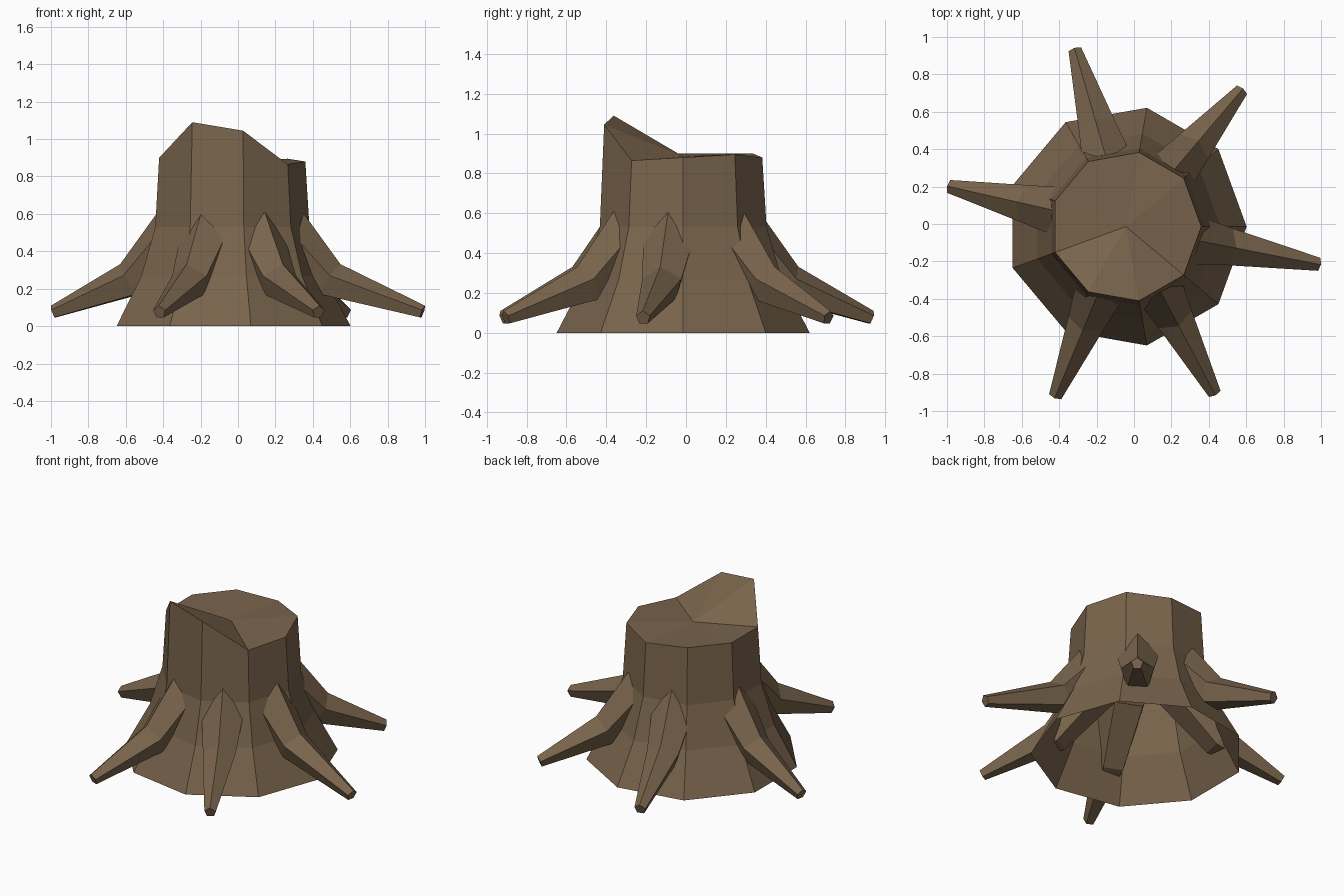
import bpy, bmesh, math
from mathutils import Vector

if "Cube" in bpy.data.objects:
    bpy.data.objects.remove(bpy.data.objects["Cube"])

bark = bpy.data.materials.new("bark_brown")
bark.diffuse_color = (0.19, 0.127, 0.072, 1)
bark.use_nodes = True
bark.node_tree.nodes["Principled BSDF"].inputs["Base Color"].default_value = bark.diffuse_color

SIDES = 9
CX, CY = -0.043, -0.014   # trunk axis


def finish(bm, name):
    bmesh.ops.recalc_face_normals(bm, faces=bm.faces)
    me = bpy.data.meshes.new(name)
    bm.to_mesh(me)
    bm.free()
    me.materials.append(bark)
    ob = bpy.data.objects.new(name, me)
    bpy.context.collection.objects.link(ob)
    return ob


def bridge(bm, a, b):
    n = len(a)
    for i in range(n):
        j = (i + 1) % n
        bm.faces.new((a[i], a[j], b[j], b[i]))


# Trunk: flared nine-sided shell, open underneath, broken-off top
bm = bmesh.new()
top_z = [0.88, 0.895, 0.88, 0.90, 0.90, 0.90, 1.09, 1.045, 0.865]
rings = []
for r, z in [(0.645, 0), (0.505, 0.265), (0.425, 0.53), (0.403, None)]:
    ring = []
    for k in range(SIDES):
        a = math.tau * k / SIDES
        ring.append(bm.verts.new((CX + r * math.cos(a), CY + r * math.sin(a),
                                  top_z[k] if z is None else z)))
    rings.append(ring)
for lower, upper in zip(rings, rings[1:]):
    bridge(bm, lower, upper)
centre = bm.verts.new((CX, CY, 0.885))
for k in range(SIDES):
    bm.faces.new((rings[-1][k], rings[-1][(k + 1) % SIDES], centre))
finish(bm, "trunk")


# Roots: five-sided tapering tubes that bend outwards, starting inside the trunk
def root(name, tx, ty):
    c = Vector((CX, CY, 0))
    out = Vector((tx, ty, 0)) - c
    reach = out.length
    out.normalize()
    side = Vector((-out.y, out.x, 0))
    # distance from axis, height, radius, downward tilt in degrees
    stations = [(0.27, 0.53, 0.15, 46), (0.545, 0.243, 0.105, 33),
                (reach, 0.075, 0.037, 20)]
    bm = bmesh.new()
    loops = []
    for d, z, r, tilt in stations:
        t = math.radians(tilt)
        up = out * math.sin(t) + Vector((0, 0, math.cos(t)))
        p = c + out * d + Vector((0, 0, z))
        loops.append([bm.verts.new(p + up * r * math.cos(math.tau * i / 5)
                                   + side * r * math.sin(math.tau * i / 5))
                      for i in range(5)])
    for a, b in zip(loops, loops[1:]):
        bridge(bm, a, b)
    bm.faces.new(loops[0])
    bm.faces.new(loops[-1])
    finish(bm, name)


tips = [(0.987, -0.215), (0.575, 0.715), (-0.315, 0.93),
        (-0.987, 0.20), (-0.42, -0.92), (0.43, -0.905)]
for i, (x, y) in enumerate(tips):
    root(f"root_{i + 1}", x, y)
